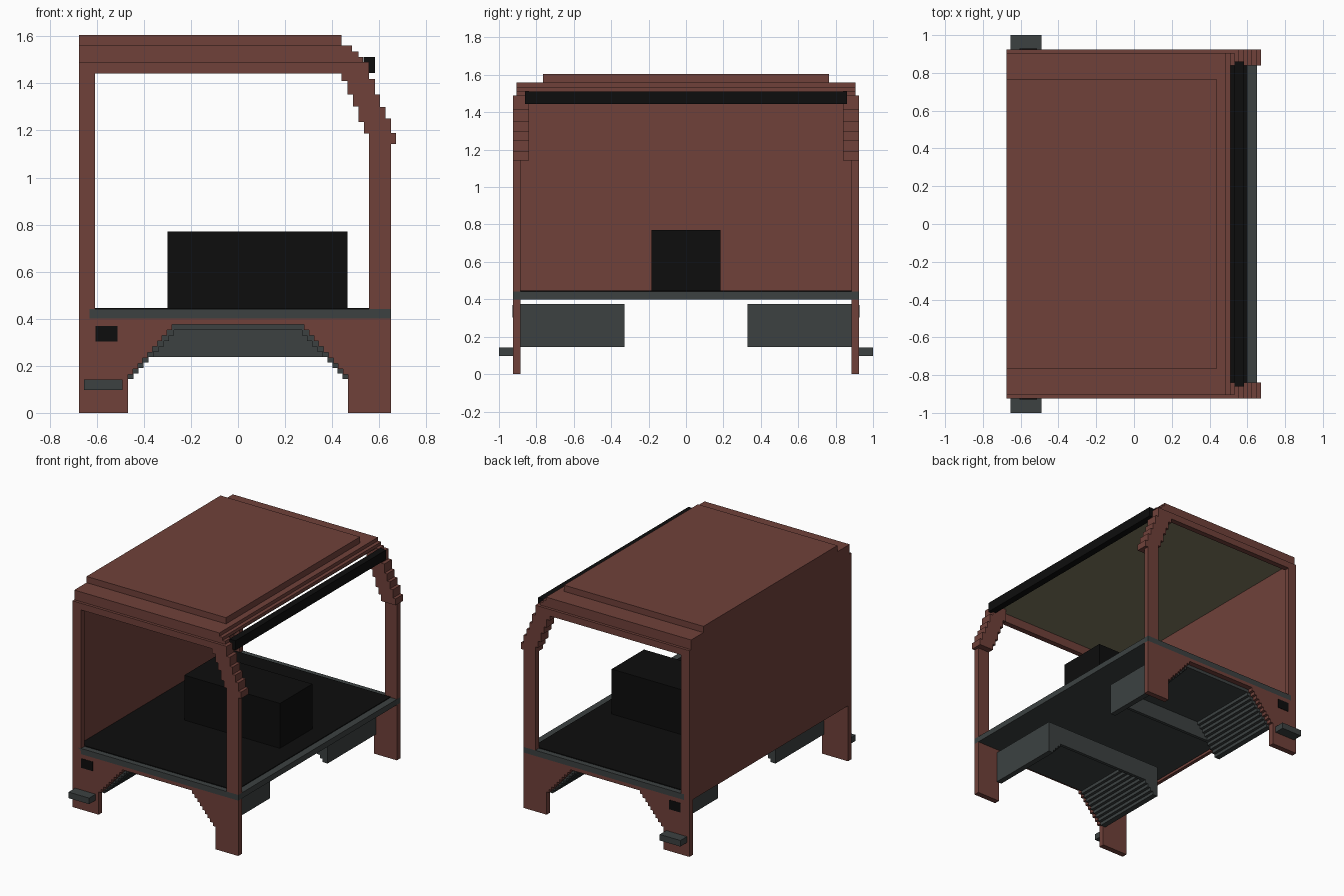
import bpy, bmesh

if "Cube" in bpy.data.objects:
    bpy.data.objects.remove(bpy.data.objects["Cube"])


def material(name, rgb):
    m = bpy.data.materials.new(name)
    m.diffuse_color = (*rgb, 1)
    m.use_nodes = True
    m.node_tree.nodes["Principled BSDF"].inputs["Base Color"].default_value = m.diffuse_color
    return m


RUST = material("rust_brown", (0.162, 0.053, 0.042))
GREY = material("dark_grey", (0.045, 0.053, 0.053))
BLACK = material("black", (0.004, 0.004, 0.004))
OLIVE = material("olive_lining", (0.216, 0.195, 0.117))


def prism(name, profile, y0, y1, mat):
    """Extrude an x-z profile from y0 to y1."""
    bm = bmesh.new()
    face = bm.faces.new([bm.verts.new((x, y0, z)) for x, z in profile])
    ext = bmesh.ops.extrude_face_region(bm, geom=[face])
    verts = [g for g in ext["geom"] if isinstance(g, bmesh.types.BMVert)]
    bmesh.ops.translate(bm, verts=verts, vec=(0, y1 - y0, 0))
    bmesh.ops.recalc_face_normals(bm, faces=bm.faces)
    mesh = bpy.data.meshes.new(name)
    bm.to_mesh(mesh)
    bm.free()
    mesh.materials.append(mat)
    ob = bpy.data.objects.new(name, mesh)
    bpy.context.collection.objects.link(ob)
    return ob


def box(name, x0, x1, y0, y1, z0, z1, mat):
    return prism(name, [(x0, z0), (x1, z0), (x1, z1), (x0, z1)], y0, y1, mat)


def both_sides(ob):
    """Mirror a part across the centre plane."""
    ob.modifiers.new("mirror", "MIRROR").use_axis = (False, True, False)
    return ob


def stairs(x0, z0, x1, z1, n):
    """Stepped climb from (x0, z0) to (x1, z1), rising before each run."""
    pts = [(x0, z0)]
    dx, dz = (x1 - x0) / n, (z1 - z0) / n
    for i in range(n):
        pts.append((x0 + dx * i, z0 + dz * (i + 1)))
        pts.append((x0 + dx * (i + 1), z0 + dz * (i + 1)))
    return pts


def arch(half_low, z_low, half_high, z_high, n):
    """Stepped wheel opening, left foot to right foot."""
    left = stairs(-half_low, z_low, -half_high, z_high, n)
    return left + [(-x, z) for x, z in reversed(left)]


# Floor and engine cover
box("floor_frame", -0.63, 0.65, -0.925, 0.925, 0.40, 0.441, GREY)
box("floor_mat", -0.65, 0.60, -0.885, 0.885, 0.441, 0.446, BLACK)
box("engine_cover", -0.30, 0.465, -0.185, 0.185, 0.44, 0.77, BLACK)

# Lower side panels with stepped wheel openings
panel = [(-0.675, 0.40), (-0.675, 0), (-0.467, 0)]
panel += arch(0.467, 0.14, 0.26, 0.375, 10)
panel += [(0.467, 0), (0.65, 0), (0.65, 0.40)]
both_sides(prism("lower_side_panel", panel, 0.885, 0.925, RUST))

# Wheel wells: stepped liner and inner closing plate
well = [(-0.485, 0.375), (-0.485, 0.145)]
well += arch(0.445, 0.145, 0.25, 0.352, 9)
well += [(0.485, 0.145), (0.485, 0.375)]
both_sides(prism("wheel_well_liner", well, 0.33, 0.885, GREY))
both_sides(box("wheel_well_inner_plate", -0.41, 0.41, 0.33, 0.353, 0.237, 0.36, GREY))

# Side steps and marker plates
both_sides(box("side_step", -0.655, -0.49, 0.925, 1.0, 0.098, 0.142, GREY))
both_sides(box("side_marker", -0.605, -0.513, 0.92, 0.928, 0.303, 0.37, BLACK))

# Rear wall and posts
box("rear_wall", -0.675, -0.65, -0.925, 0.925, 0.40, 1.49, RUST)
both_sides(box("rear_post", -0.675, -0.607, 0.885, 0.925, 0.40, 1.46, RUST))
both_sides(box("front_post", 0.557, 0.65, 0.885, 0.925, 0.44, 1.16, RUST))

# Roof rails and stepped roof layers
both_sides(box("roof_rail", -0.675, 0.45, 0.885, 0.925, 1.442, 1.49, RUST))
both_sides(box("roof_rail_upper", -0.675, 0.45, 0.885, 0.905, 1.48, 1.515, RUST))
box("rear_roof_beam", -0.675, -0.65, -0.905, 0.905, 1.48, 1.515, RUST)
roof = [(-0.675, 1.512), (0.511, 1.512), (0.511, 1.535), (0.485, 1.535),
        (0.485, 1.56), (-0.675, 1.56)]
prism("roof_slab", roof, -0.905, 0.905, RUST)
box("roof_top", -0.675, 0.44, -0.765, 0.765, 1.555, 1.605, RUST)
box("ceiling_lining", -0.65, 0.505, -0.885, 0.885, 1.505, 1.513, OLIVE)

# Curved front pillars, built as steps
pillar = [(0.44, 1.49), (0.557, 1.49), (0.557, 1.418), (0.582, 1.418),
          (0.582, 1.352), (0.604, 1.352), (0.604, 1.30), (0.626, 1.30),
          (0.626, 1.25), (0.65, 1.25), (0.65, 1.19), (0.672, 1.19),
          (0.672, 1.143), (0.557, 1.143), (0.557, 1.188), (0.535, 1.188),
          (0.535, 1.235), (0.512, 1.235), (0.512, 1.302), (0.489, 1.302),
          (0.489, 1.352), (0.466, 1.352), (0.466, 1.41), (0.44, 1.41)]
both_sides(prism("front_pillar_curve", pillar, 0.84, 0.925, RUST))
both_sides(box("front_pillar_cap", 0.44, 0.532, 0.84, 0.905, 1.485, 1.513, RUST))

# Dark bar across the top of the windscreen
box("windscreen_bar", 0.533, 0.582, -0.86, 0.86, 1.443, 1.512, BLACK)
